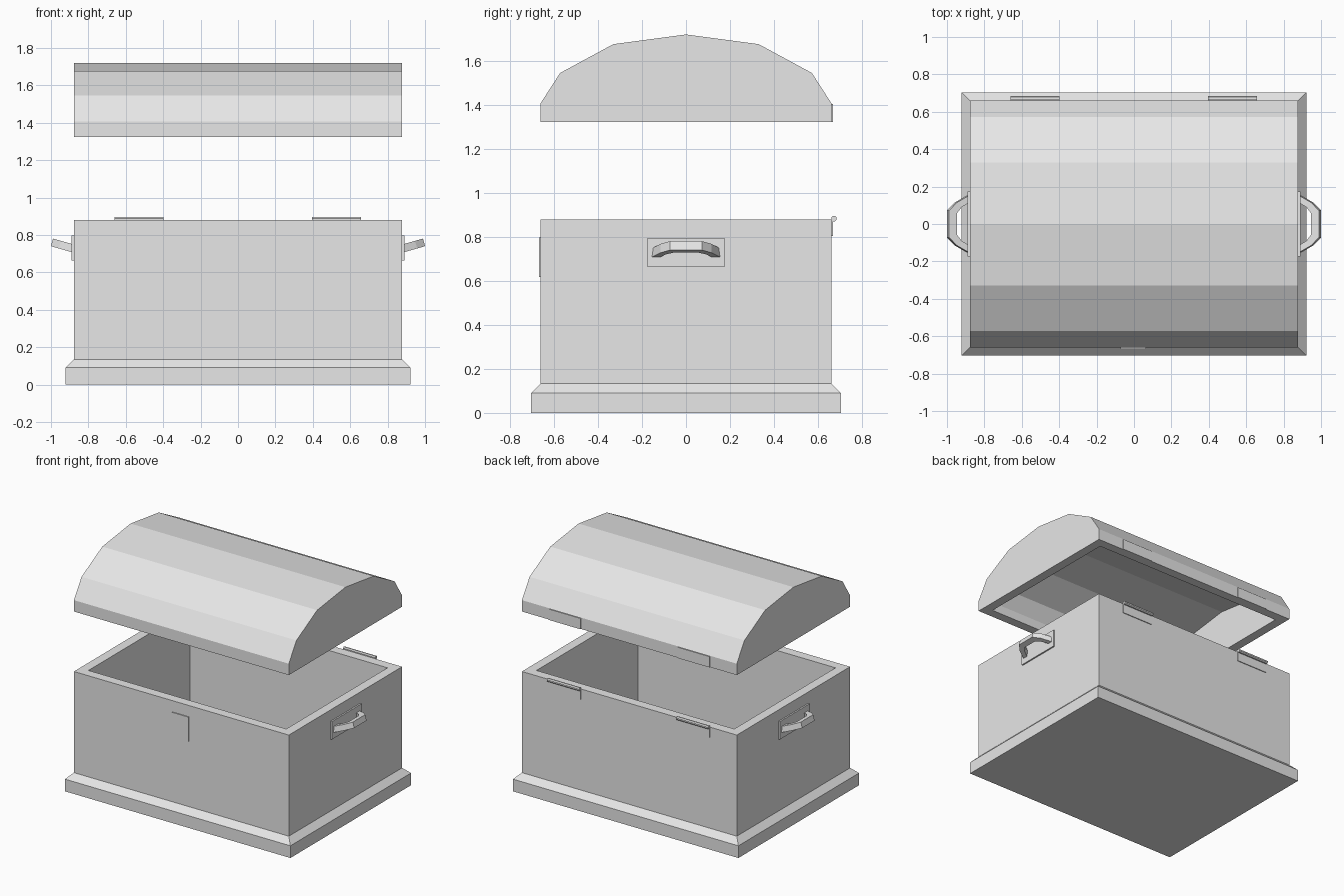
import bpy, bmesh, math
from mathutils import Vector

cube = bpy.data.objects.get("Cube")
if cube:
    bpy.data.objects.remove(cube)

GREY = (0.8, 0.8, 0.8, 1.0)
mat = bpy.data.materials.new("plain_grey")
mat.use_nodes = True
mat.diffuse_color = GREY
mat.node_tree.nodes["Principled BSDF"].inputs["Base Color"].default_value = GREY


def finish(name, bm, fix_normals=True):
    if fix_normals:
        bmesh.ops.recalc_face_normals(bm, faces=bm.faces[:])
    me = bpy.data.meshes.new(name)
    bm.to_mesh(me)
    bm.free()
    me.materials.append(mat)
    ob = bpy.data.objects.new(name, me)
    bpy.context.collection.objects.link(ob)
    return ob


def loft(name, rings):
    """Skin a list of equal-length point loops and cap both ends."""
    bm = bmesh.new()
    loops = [[bm.verts.new(p) for p in ring] for ring in rings]
    n = len(loops[0])
    for a, b in zip(loops, loops[1:]):
        for i in range(n):
            j = (i + 1) % n
            bm.faces.new((a[i], a[j], b[j], b[i]))
    bm.faces.new(loops[0][::-1])
    bm.faces.new(loops[-1])
    return finish(name, bm)


def rect(hx, hy, z):
    return [(-hx, -hy, z), (hx, -hy, z), (hx, hy, z), (-hx, hy, z)]


def box(name, x0, x1, y0, y1, z0, z1):
    return loft(name, [[(x0, y0, z), (x1, y0, z), (x1, y1, z), (x0, y1, z)]
                       for z in (z0, z1)])


# Hollow chest body with a chamfered plinth
HX, HY, WALL = 0.878, 0.661, 0.07
loft("chest_body", [
    rect(0.921, 0.704, 0), rect(0.921, 0.704, 0.09),
    rect(HX, HY, 0.133), rect(HX, HY, 0.88),
    rect(HX - WALL, HY - WALL, 0.88), rect(HX - WALL, HY - WALL, 0.07)])

# Hollow faceted lid, floating above the body
LID_Z = 1.323


def lid_profile(half):
    return [(-y, z) for y, z in half] + [(y, z) for y, z in half[-2::-1]]


outer = lid_profile([(HY, LID_Z), (HY, 1.407), (0.572, 1.545), (0.33, 1.676), (0, 1.72)])
inner = lid_profile([(HY - WALL, LID_Z), (HY - WALL, 1.388), (0.525, 1.49),
                     (0.31, 1.607), (0, 1.648)])
bm = bmesh.new()
shells = []
for prof, hx in ((outer, HX), (inner, HX - WALL)):
    a, b = [[bm.verts.new((x, y, z)) for y, z in prof] for x in (-hx, hx)]
    for i in range(len(prof) - 1):
        bm.faces.new((a[i], a[i + 1], b[i + 1], b[i]))
    bm.faces.new(a)
    bm.faces.new(b)
    shells.append([a[0], b[0], b[-1], a[-1]])
for i in range(4):
    j = (i + 1) % 4
    bm.faces.new((shells[0][i], shells[0][j], shells[1][j], shells[1][i]))
finish("lid", bm)

# Front clasp plate
box("clasp_plate", -0.071, 0.063, -HY - 0.007, -HY + 0.005, 0.617, 0.797)

# Rear hinges: plates on body and lid, plus an eight-sided knuckle
for side, x0, x1 in (("right", -0.66, -0.398), ("left", 0.395, 0.657)):
    box("hinge_lower_plate_" + side, x0, x1, HY - 0.005, HY + 0.006, 0.805, 0.88)
    box("hinge_upper_plate_" + side, x0, x1, HY - 0.005, HY + 0.006, LID_Z, 1.403)
    loft("hinge_knuckle_" + side, [
        [(x, 0.673 + 0.013 * math.cos(math.tau * (k + 0.5) / 8),
          0.883 + 0.013 * math.sin(math.tau * (k + 0.5) / 8)) for k in range(8)]
        for x in (x0, x1)])

# Side handles: back plate and a faceted, upward tilted grip
TILT = math.radians(16)
OUT = Vector((math.cos(TILT), 0, math.sin(TILT)))
UP = Vector((-math.sin(TILT), 0, math.cos(TILT))) * 0.021
grip = [((-0.006, 0.155), (-0.006, 0.117)),
        ((0.066, 0.115), (0.040, 0.09)),
        ((0.110, 0.072), (0.067, 0.056))]
grip += [((o[0], -o[1]), (i[0], -i[1])) for o, i in reversed(grip)]
for side, s in (("left", 1), ("right", -1)):
    box("handle_plate_" + side, *sorted((s * (HX - 0.005), s * 0.889)),
        -0.175, 0.175, 0.664, 0.796)
    rings = []
    for o, i in grip:
        po, pi = [Vector((0.889, y, 0.73)) + OUT * u for u, y in (o, i)]
        rings.append([(s * p.x, p.y, p.z) for p in (po - UP, po + UP, pi + UP, pi - UP)])
    loft("handle_grip_" + side, rings)
